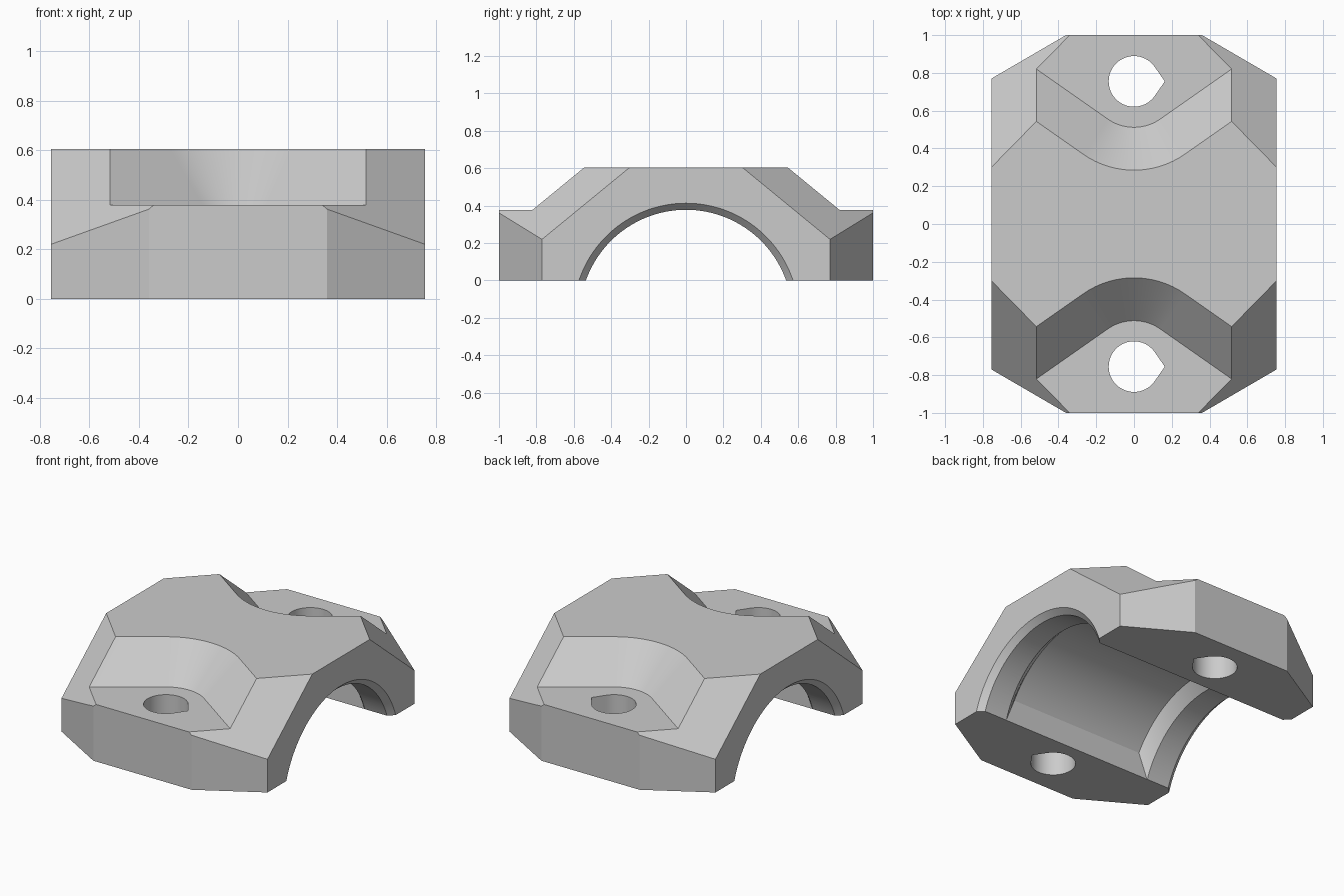
import bpy, bmesh
from math import sin, cos, acos, pi, radians

old = bpy.data.objects.get("Cube")
if old:
    bpy.data.objects.remove(old, do_unlink=True)

HALF_X, HALF_Y, TOP, PAD = 0.755, 1.0, 0.605, 0.378
HOLE_Y = 0.755
AXIS_Z = -0.19                       # bore axis sits below the base

grey = bpy.data.materials.new("plain_grey")
grey.use_nodes = True
grey.diffuse_color = (0.6, 0.6, 0.6, 1)
grey.node_tree.nodes["Principled BSDF"].inputs["Base Color"].default_value = (0.6, 0.6, 0.6, 1)


def make_object(name, bm):
    bmesh.ops.recalc_face_normals(bm, faces=bm.faces)
    mesh = bpy.data.meshes.new(name)
    bm.to_mesh(mesh)
    bm.free()
    mesh.materials.append(grey)
    obj = bpy.data.objects.new(name, mesh)
    bpy.context.collection.objects.link(obj)
    return obj


def loft(name, rings):
    """Closed solid skinned through rings of equal point count."""
    bm = bmesh.new()
    loops = [[bm.verts.new(p) for p in ring] for ring in rings]
    n = len(loops[0])
    for a, b in zip(loops, loops[1:]):
        for i in range(n):
            j = (i + 1) % n
            bm.faces.new((a[i], a[j], b[j], b[i]))
    bm.faces.new(loops[0])
    bm.faces.new(loops[-1])
    return make_object(name, bm)


def arc(r, start, end, steps):
    return [(r * cos(start + (end - start) * i / steps),
             r * sin(start + (end - start) * i / steps)) for i in range(steps + 1)]


# Body block with clipped vertical corners and sloping shoulders
bm = bmesh.new()
bmesh.ops.create_cube(bm, size=1)
for v in bm.verts:
    v.co = (v.co.x * 2 * HALF_X, v.co.y * 2 * HALF_Y, (v.co.z + 0.5) * TOP)
for sx in (-1, 1):
    for sy in (-1, 1):
        for point, normal in (((sx * 0.36, sy, 0), (sx * 0.23, sy * 0.395, 0)),
                              ((sx * 0.52, sy * 0.54, TOP), (sx * 0.836, sy * 0.82, 1))):
            cut = bmesh.ops.bisect_plane(bm, geom=bm.verts[:] + bm.edges[:] + bm.faces[:],
                                         plane_co=point, plane_no=normal, clear_outer=True)
            edges = [e for e in cut["geom_cut"] if isinstance(e, bmesh.types.BMEdge)]
            bmesh.ops.contextual_create(bm, geom=edges)
body = make_object("bearing_cap", bm)
cutters = []

# Bore with chamfered mouths
bore = []
for x, r in ((-0.795, 0.64), (-0.717, 0.568), (0.717, 0.568), (0.795, 0.64)):
    bore.append([(x, y, z + AXIS_Z) for y, z in arc(r, 0, 2 * pi, 128)[:-1]])
cutters.append(loft("bore_cutter", bore))

# Wider inner pocket with conical ends, its sides cut off by upright walls
WALL_Y = 0.536
pocket = []
for x, r in ((-0.578, 0.55), (-0.488, 0.64), (0.488, 0.64), (0.578, 0.55)):
    start = acos(WALL_Y / r)
    ring = [(x, y, z + AXIS_Z) for y, z in arc(r, start, pi - start, 64)]
    pocket.append([(x, WALL_Y, -0.3)] + ring + [(x, -WALL_Y, -0.3)])
cutters.append(loft("pocket_cutter", pocket))

# Flared bolt-head recesses and teardrop bolt holes at both ends
tilt = radians(35)


def recess_ring(r, z, side):
    pts = [(x, y + HOLE_Y) for x, y in arc(r, -pi / 2 - tilt, -pi / 2 + tilt, 32)]
    reach_x, reach_y = 1.5 * cos(tilt), 1.5 * sin(tilt)
    pts.insert(0, (pts[0][0] - reach_x, pts[0][1] + reach_y))
    pts.append((pts[-1][0] + reach_x, pts[-1][1] + reach_y))
    return [(x, side * y, z) for x, y in pts]


HOLE_R, TIP = 0.134, 0.163
touch = acos(HOLE_R / TIP)
teardrop = [(TIP, 0)] + arc(HOLE_R, touch, 2 * pi - touch, 48)
for side in (-1, 1):
    cutters.append(loft("recess_cutter", [recess_ring(0.243, PAD, side),
                                          recess_ring(0.543, PAD + 0.3, side)]))
    cutters.append(loft("hole_cutter", [[(x, y + side * HOLE_Y, z) for x, y in teardrop]
                                        for z in (-0.1, 0.8)]))

# Carve everything out of the body
bpy.ops.object.select_all(action="DESELECT")
bpy.context.view_layer.objects.active = body
body.select_set(True)
for cutter in cutters:
    cutter.hide_render = True
    mod = body.modifiers.new(cutter.name, "BOOLEAN")
    mod.operation = "DIFFERENCE"
    mod.solver = "EXACT"
    mod.object = cutter
    bpy.ops.object.modifier_apply(modifier=mod.name)
    bpy.data.objects.remove(cutter, do_unlink=True)

bpy.ops.object.shade_smooth_by_angle(angle=radians(20))
